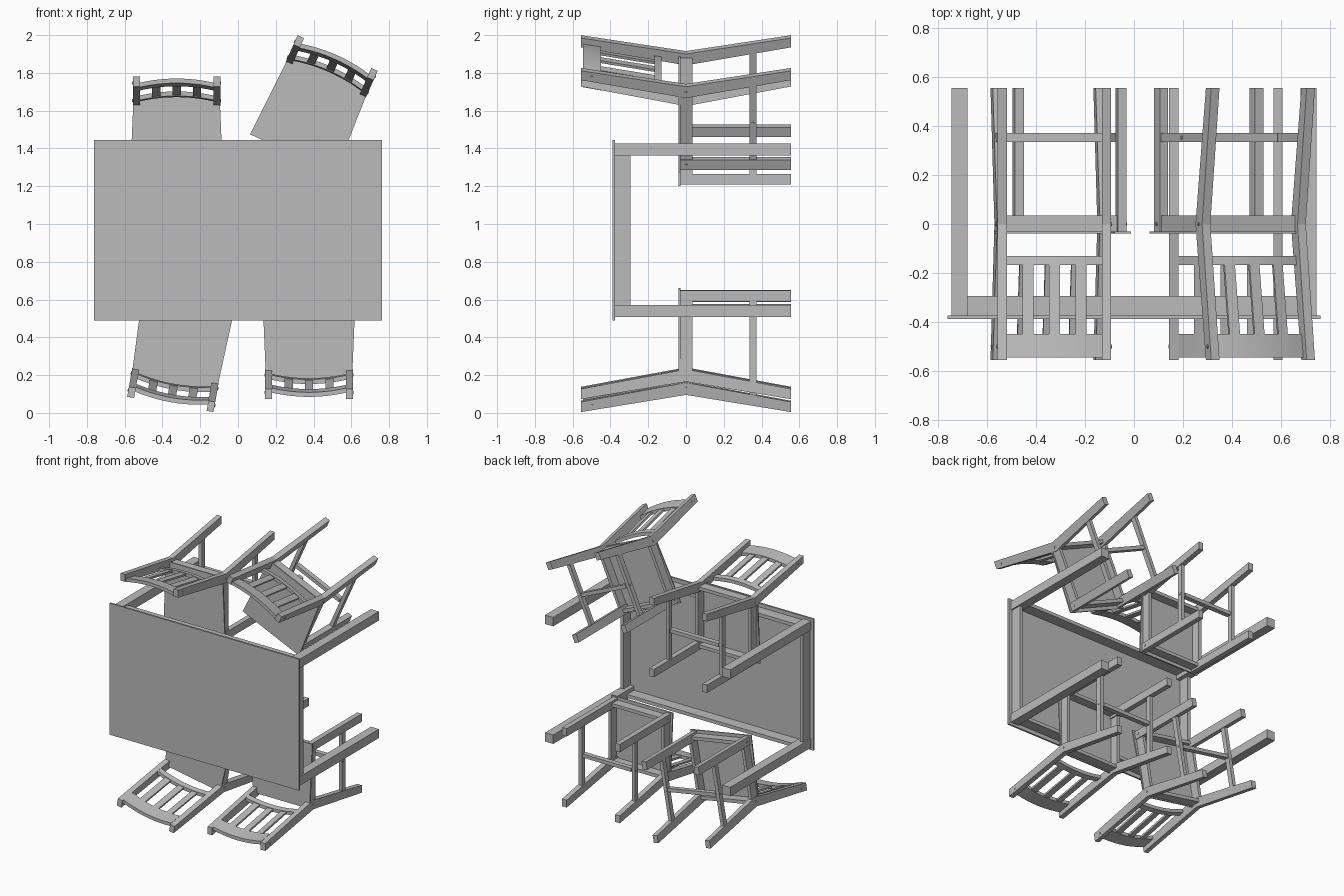
import bpy, bmesh, math
from mathutils import Matrix, Vector

cube = bpy.data.objects.get("Cube")
if cube:
    bpy.data.objects.remove(cube, do_unlink=True)

grey = bpy.data.materials.new("grey_wood")
grey.use_nodes = True
COLOUR = (0.5, 0.5, 0.5, 1)
grey.diffuse_color = COLOUR
grey.node_tree.nodes["Principled BSDF"].inputs["Base Color"].default_value = COLOUR


def prism(outline, axis, lo, hi, bend=None):
    """Mesh from a closed outline extruded along an axis, optionally bent."""
    bm = bmesh.new()

    def place(p, t):
        co = list(p)
        co.insert(axis, t)
        return bend(Vector(co)) if bend else Vector(co)

    low = [bm.verts.new(place(p, lo)) for p in outline]
    high = [bm.verts.new(place(p, hi)) for p in outline]
    bm.faces.new(low)
    bm.faces.new(high)
    n = len(outline)
    for i in range(n):
        j = (i + 1) % n
        bm.faces.new((low[i], low[j], high[j], high[i]))
    bmesh.ops.recalc_face_normals(bm, faces=bm.faces)
    mesh = bpy.data.meshes.new("part")
    bm.to_mesh(mesh)
    bm.free()
    mesh.materials.append(grey)
    return mesh


def box(x, y, z, bend=None):
    return prism([(x[0], y[0]), (x[1], y[0]), (x[1], y[1]), (x[0], y[1])], 2, *z, bend)


def put(name, mesh, matrix, smooth=False):
    mesh.name = name
    obj = bpy.data.objects.new(name, mesh)
    bpy.context.collection.objects.link(obj)
    obj.matrix_world = matrix
    if smooth:
        bpy.ops.object.select_all(action='DESELECT')
        obj.select_set(True)
        bpy.context.view_layer.objects.active = obj
        bpy.ops.object.shade_smooth_by_angle(angle=math.radians(30))


# Furniture is built upright (y = facing, z = up), then tipped over
def pose(x, z, degrees):
    return (Matrix.Translation((x, 0, z)) @ Matrix.Rotation(math.radians(degrees), 4, 'Y')
            @ Matrix.Rotation(math.pi / 2, 4, 'X'))


FLOOR, TOP = -0.555, 0.555
LEAN = 0.18
HALF, LEG = 0.232, 0.037       # chair half width, leg width
INNER = HALF - LEG


def recline(co):
    """Lean the backrest and bow it away from the seat."""
    bow = 0.022 * (1 - (co.x / INNER) ** 2)
    return Vector((co.x, co.y - LEAN * co.z + 0.017 - bow, co.z))


def rail(thick, lo, hi):
    xs = [INNER * (i / 6 - 1) for i in range(13)]
    outline = [(x, -thick / 2) for x in xs] + [(x, thick / 2) for x in reversed(xs)]
    return prism(outline, 2, lo, hi, recline)


def screw(y, z, x0, x1):
    ring = [(y + 0.008 * math.cos(a * math.pi / 4), z + 0.008 * math.sin(a * math.pi / 4))
            for a in range(8)]
    return prism(ring, 0, x0, x1)


def chair_parts():
    parts = []
    for side, s in (("right", -1), ("left", 1)):
        a, b = sorted((s * INNER, s * HALF))
        # bent back leg and post in one piece
        d, k = 0.027, 0.1
        leg = [(-k - d, FLOOR), (-k + d, FLOOR), (0.031, 0), (-k + d, TOP), (-k - d, TOP), (-0.035, 0)]
        parts.append((side + "_back_leg", prism(leg, 0, a, b)))
        parts.append((side + "_front_leg", box((a, b), (0.39, 0.447), (FLOOR, 0.03))))
        m = (a + b) / 2
        parts.append((side + "_apron", box((m - 0.011, m + 0.011), (0, 0.4), (-0.035, 0.03))))
        parts.append((side + "_stretcher", box((m - 0.013, m + 0.013), (-0.05, 0.4), (-0.372, -0.336))))
        for i, (y, z, x) in enumerate(((0, 0, HALF), (0.42, 0, HALF), (-0.092, 0.5, HALF),
                                       (0.18, -0.354, HALF - 0.006))):
            parts.append((f"{side}_screw_{i + 1}", screw(y, z, s * (x - 0.01), s * (x + 0.004))))
    # seat board, widening to the front
    parts.append(("seat", prism([(-0.228, -0.02), (0.228, -0.02), (0.248, 0.455), (-0.248, 0.455)],
                                2, 0.03, 0.039)))
    for name, y in (("back", 0), ("front", 0.42)):
        parts.append((name + "_apron", box((-INNER, INNER), (y - 0.012, y + 0.012), (-0.035, 0.03))))
    parts.append(("cross_stretcher", box((-INNER, INNER), (0.167, 0.193), (-0.372, -0.336))))
    # backrest
    parts.append(("top_rail", rail(0.024, 0.45, 0.545)))
    parts.append(("lower_rail", rail(0.024, 0.13, 0.167)))
    for i in range(3):
        x = (i - 1) * 0.108
        parts.append((f"back_slat_{i + 1}", box((x - 0.022, x + 0.022), (-0.007, 0.007),
                                                (0.16, 0.455), recline)))
    return parts


POSES = ((0.376, 0.2, 0), (-0.336, 0.17, 10), (-0.325, 1.655, 180), (0.476, 1.789, 204))
for part, mesh in chair_parts():
    for n, p in enumerate(POSES):
        put(f"chair_{n + 1}_{part}", mesh, pose(*p), "rail" in part)

# Table
table = pose(0, 0.967, 0)
X, Y, W = 0.745, 0.46, 0.065
UNDER = 0.375
put("table_top", box((-0.763, 0.763), (-0.478, 0.478), (UNDER, 0.388)), table)
for sx, side in ((-1, "right"), (1, "left")):
    xs = sorted((sx * X, sx * (X - W)))
    for sy, end in ((-1, "lower"), (1, "upper")):
        ys = sorted((sy * Y, sy * (Y - W)))
        put(f"table_leg_{side}_{end}", box(xs, ys, (FLOOR, UNDER)), table)
    xa = sorted((sx * (X - 0.01), sx * (X - 0.035)))
    put(f"table_apron_{side}", box(xa, (W - Y, Y - W), (0.295, UNDER)), table)
for sy, end in ((-1, "lower"), (1, "upper")):
    ya = sorted((sy * (Y - 0.01), sy * (Y - 0.035)))
    put(f"table_apron_{end}", box((W - X, X - W), ya, (0.295, UNDER)), table)
